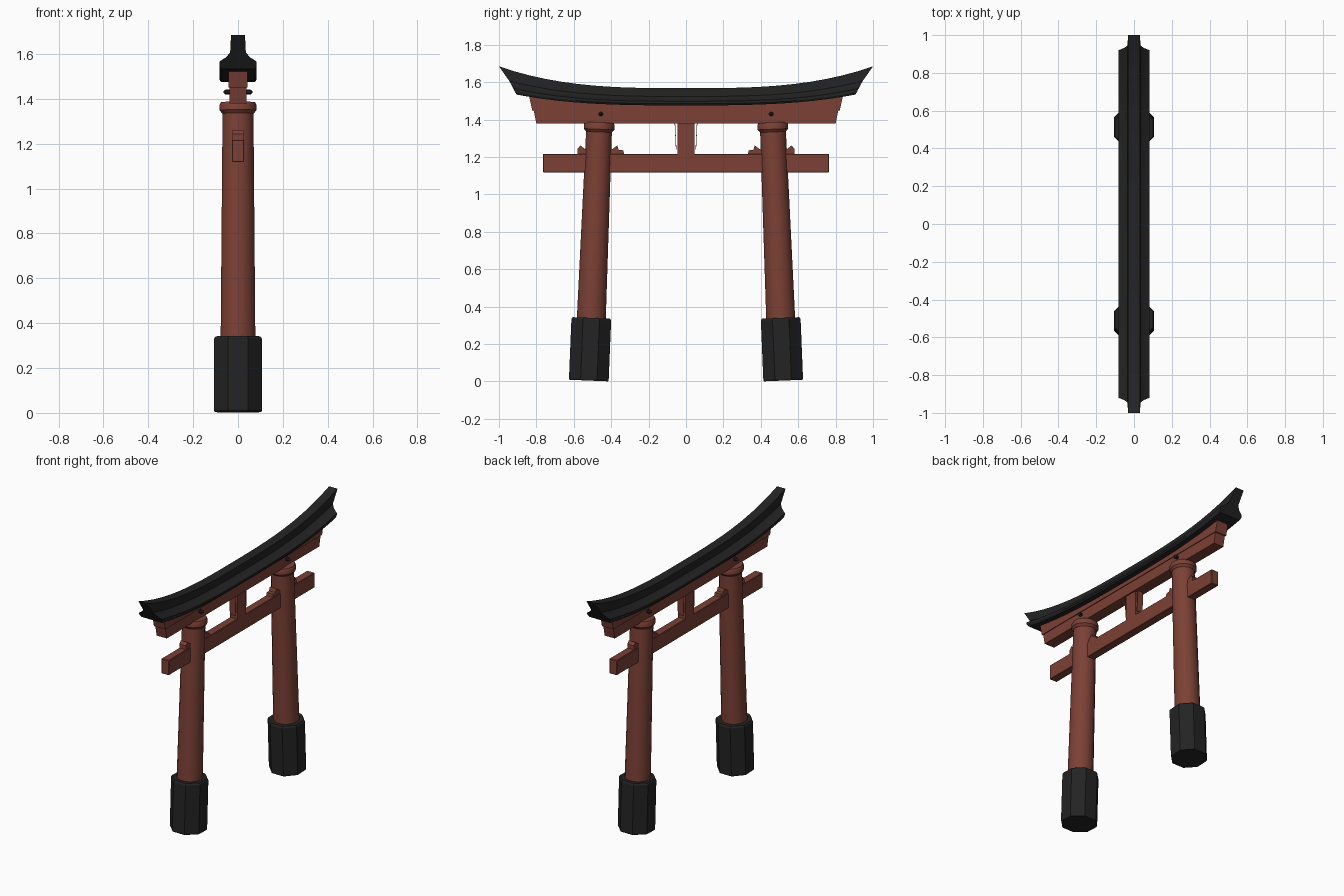
import bpy, bmesh, math

cube = bpy.data.objects.get("Cube")
if cube:
    bpy.data.objects.remove(cube, do_unlink=True)


def material(name, rgb):
    mat = bpy.data.materials.new(name)
    mat.use_nodes = True
    mat.diffuse_color = (*rgb, 1)
    mat.node_tree.nodes["Principled BSDF"].inputs["Base Color"].default_value = (*rgb, 1)
    return mat


RED = material("weathered red wood", (0.2, 0.052, 0.036))
BLACK = material("black lacquer", (0.017, 0.017, 0.017))


def finish(name, bm, mat, smooth=None, bevel=0):
    bmesh.ops.recalc_face_normals(bm, faces=bm.faces)
    mesh = bpy.data.meshes.new(name)
    bm.to_mesh(mesh)
    bm.free()
    mesh.materials.append(mat)
    obj = bpy.data.objects.new(name, mesh)
    bpy.context.collection.objects.link(obj)
    if bevel:
        mod = obj.modifiers.new("soft edges", "BEVEL")
        mod.width = bevel
        mod.segments = 1
    if smooth:
        bpy.ops.object.select_all(action="DESELECT")
        obj.select_set(True)
        bpy.context.view_layer.objects.active = obj
        bpy.ops.object.shade_smooth_by_angle(angle=math.radians(smooth))
    return obj


def loft(name, rings, mat, **style):
    """Skin a row of matching closed rings and cap both ends."""
    bm = bmesh.new()
    rows = [[bm.verts.new(p) for p in ring] for ring in rings]
    n = len(rows[0])
    for a, b in zip(rows, rows[1:]):
        for i in range(n):
            j = (i + 1) % n
            bm.faces.new((a[i], a[j], b[j], b[i]))
    bm.faces.new(rows[0])
    bm.faces.new(rows[-1])
    return finish(name, bm, mat, **style)


def plate(name, outline, half_x, mat, **style):
    """Extrude a (y, z) outline across the thickness in x."""
    return loft(name, [[(x, y, z) for y, z in outline] for x in (-half_x, half_x)],
                mat, **style)


def lathe(name, profile, sides, mat, **style):
    """Stack of regular polygons from (radius, height) pairs."""
    turn = math.tau / sides
    return loft(name, [[(r * math.cos((i + 0.5) * turn), r * math.sin((i + 0.5) * turn), z)
                        for i in range(sides)] for r, z in profile], mat, **style)


def roof_bottom(y):
    return 1.476 + 0.078 * abs(y) ** 3


def roof_top(y):
    return 1.568 + 0.117 * abs(y) ** 3


# Curved roof: half width, height fraction and half length of each section point
half = [(0.076, 0, 0.905), (0.083, 0.1, 0.915), (0.083, 0.24, 0.92),
        (0.052, 0.38, 0.932), (0.035, 0.52, 0.945), (0.031, 1, 1)]
section = half + [(-x, t, l) for x, t, l in reversed(half)]
STEPS = 24
rings = []
for k in range(STEPS + 1):
    s = 2 * k / STEPS - 1
    rings.append([(x, s * l, (1 - t) * roof_bottom(s * l) + t * roof_top(s * l))
                  for x, t, l in section])
loft("curved_roof", rings, BLACK, smooth=25)

# Two stacked lintels, the upper one following the roof
plate("lower_lintel", [(-0.8, 1.38), (0.8, 1.38), (0.815, 1.452), (-0.815, 1.452)], 0.037, RED)
crown = [0.84 - 1.68 * k / 16 for k in range(17)]
plate("upper_lintel", [(-0.822, 1.45), (0.822, 1.45)] +
      [(y, roof_bottom(y) + 0.008) for y in crown], 0.042, RED)

# Tie beam and centre strut
plate("tie_beam", [(-0.765, 1.118), (0.765, 1.118), (0.765, 1.217), (-0.765, 1.217)],
      0.027, RED, bevel=0.003)
plate("centre_strut", [(-0.045, 1.21), (0.045, 1.21), (0.045, 1.39), (-0.045, 1.39)],
      0.027, RED)

LEAN = 0.041
for side, label in ((-1, "near"), (1, "far")):
    # Leaning pillar with its sleeve and collar
    for part in (
        lathe(f"{label}_pillar", [(0.08, 0.2), (0.07, 1.37)], 16, RED, smooth=30),
        lathe(f"{label}_base_sleeve", [(0.112, 0.005), (0.115, 0.012),
                                       (0.115, 0.33), (0.108, 0.34)], 8, BLACK),
        lathe(f"{label}_collar", [(0.071, 1.335), (0.083, 1.35),
                                  (0.083, 1.375), (0.077, 1.386)], 16, RED, smooth=30),
    ):
        part.location.y = side * 0.52
        part.rotation_euler.x = side * LEAN

    # Wedge driven through the pillar above the tie beam
    wedge = [(0.33, 1.21), (0.335, 1.236), (0.36, 1.238), (0.368, 1.262), (0.4, 1.238),
             (0.54, 1.243), (0.565, 1.262), (0.58, 1.243), (0.58, 1.21)]
    plate(f"{label}_wedge", [(side * y, z) for y, z in wedge], 0.024, RED)

    # Slim tapered board beside the strut
    board = [(0.051, 1.24), (0.054, 1.24), (0.061, 1.385), (0.058, 1.385)]
    plate(f"{label}_strut_board", [(side * y, z) for y, z in board], 0.022, RED)

    # Pointed peg through the lintel
    peg = lathe(f"{label}_peg", [(0.004, -0.065), (0.012, -0.055),
                                 (0.012, 0.055), (0.004, 0.065)], 10, BLACK, smooth=30)
    peg.rotation_euler.y = math.pi / 2
    peg.location = (0, side * 0.455, 1.43)
